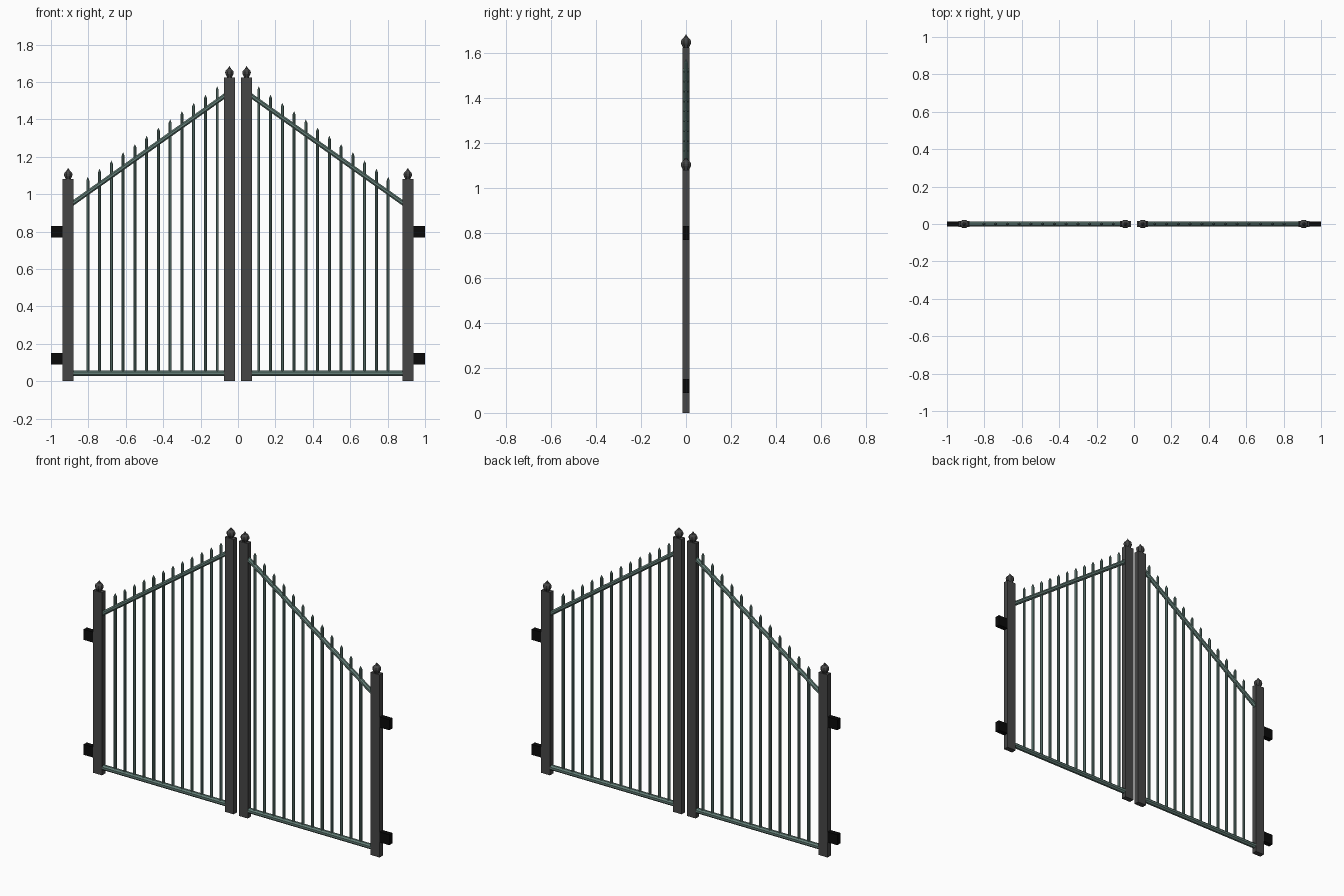
import bpy, bmesh, math
from mathutils import Vector

if "Cube" in bpy.data.objects:
    bpy.data.objects.remove(bpy.data.objects["Cube"])


def material(name, col):
    m = bpy.data.materials.new(name)
    m.diffuse_color = (*col, 1)
    m.use_nodes = True
    m.node_tree.nodes["Principled BSDF"].inputs["Base Color"].default_value = m.diffuse_color
    return m


CHARCOAL = material("charcoal", (0.062, 0.062, 0.062))
GREEN = material("grey green", (0.125, 0.21, 0.185))
BLACK = material("black", (0.003, 0.003, 0.003))


def finish(name, bm, mat):
    bmesh.ops.recalc_face_normals(bm, faces=bm.faces)
    me = bpy.data.meshes.new(name)
    bm.to_mesh(me)
    bm.free()
    me.materials.append(mat)
    ob = bpy.data.objects.new(name, me)
    bpy.context.collection.objects.link(ob)
    return ob


def box(name, x0, x1, y, z0, z1, mat):
    bm = bmesh.new()
    bmesh.ops.create_cube(bm, size=1)
    for v in bm.verts:
        v.co = ((x0 + x1) / 2 + v.co.x * (x1 - x0), v.co.y * 2 * y,
                (z0 + z1) / 2 + v.co.z * (z1 - z0))
    return finish(name, bm, mat)


def lathe(name, base, direction, profile, mat, sides=8):
    """Sweep rings of (distance, radius) along a direction; radius 0 is a point."""
    bm = bmesh.new()
    rot = Vector((0, 0, 1)).rotation_difference(Vector(direction).normalized())
    rings = []
    for d, r in profile:
        n = sides if r > 0 else 1
        ring = []
        for i in range(n):
            a = 2 * math.pi * (i + 0.5) / sides
            p = Vector((r * math.cos(a), r * math.sin(a), d))
            ring.append(bm.verts.new(Vector(base) + rot @ p))
        rings.append(ring)
    for a, b in zip(rings, rings[1:]):
        for i in range(sides):
            j = (i + 1) % sides
            if len(b) == 1:
                bm.faces.new((a[i], a[j], b[0]))
            else:
                bm.faces.new((a[i], a[j], b[j], b[i]))
    for ring in (rings[0], rings[-1]):
        if len(ring) > 1:
            bm.faces.new(ring)
    return finish(name, bm, mat)


def tube(name, a, b, r, mat):
    d = Vector(b) - Vector(a)
    return lathe(name, a, d, [(0, r), (d.length, r)], mat)


# Onion-shaped finial profile (height, radius)
FINIAL = [(-0.003, 0.012), (0.006, 0.017), (0.018, 0.0235), (0.027, 0.0245),
          (0.036, 0.021), (0.044, 0.012), (0.051, 0.006), (0.061, 0)]

for s, side in ((-1, "left"), (1, "right")):
    # Posts with finials
    for part, cx, h in (("outer", 0.908, 1.08), ("inner", 0.046, 1.625)):
        x = s * cx
        box(f"{side}_{part}_post", x - 0.029, x + 0.029, 0.0155, 0, h, CHARCOAL)
        lathe(f"{side}_{part}_finial", (x, 0, h), (0, 0, 1), FINIAL, CHARCOAL)
    # Hinge blocks
    for part, z in (("lower", 0.12), ("upper", 0.80)):
        x0, x1 = sorted((s * 0.935, s * 1.0))
        box(f"{side}_{part}_hinge", x0, x1, 0.0145, z - 0.031, z + 0.031, BLACK)
    # Bottom and sloping top rails
    tube(f"{side}_bottom_rail", (s * 0.885, 0, 0.042), (s * 0.06, 0, 0.042), 0.0155, GREEN)
    tube(f"{side}_top_rail", (s * 0.89, 0, 0.947), (s * 0.065, 0, 1.53), 0.0135, GREEN)
    # Pointed bars
    for i in range(12):
        t = i / 11
        top = 1.092 + t * 0.484
        lathe(f"{side}_bar_{i + 1}", (s * (0.803 - t * 0.692), 0, 0), (0, 0, 1),
              [(0.042, 0.0085), (top - 0.018, 0.0085), (top, 0)], GREEN)
